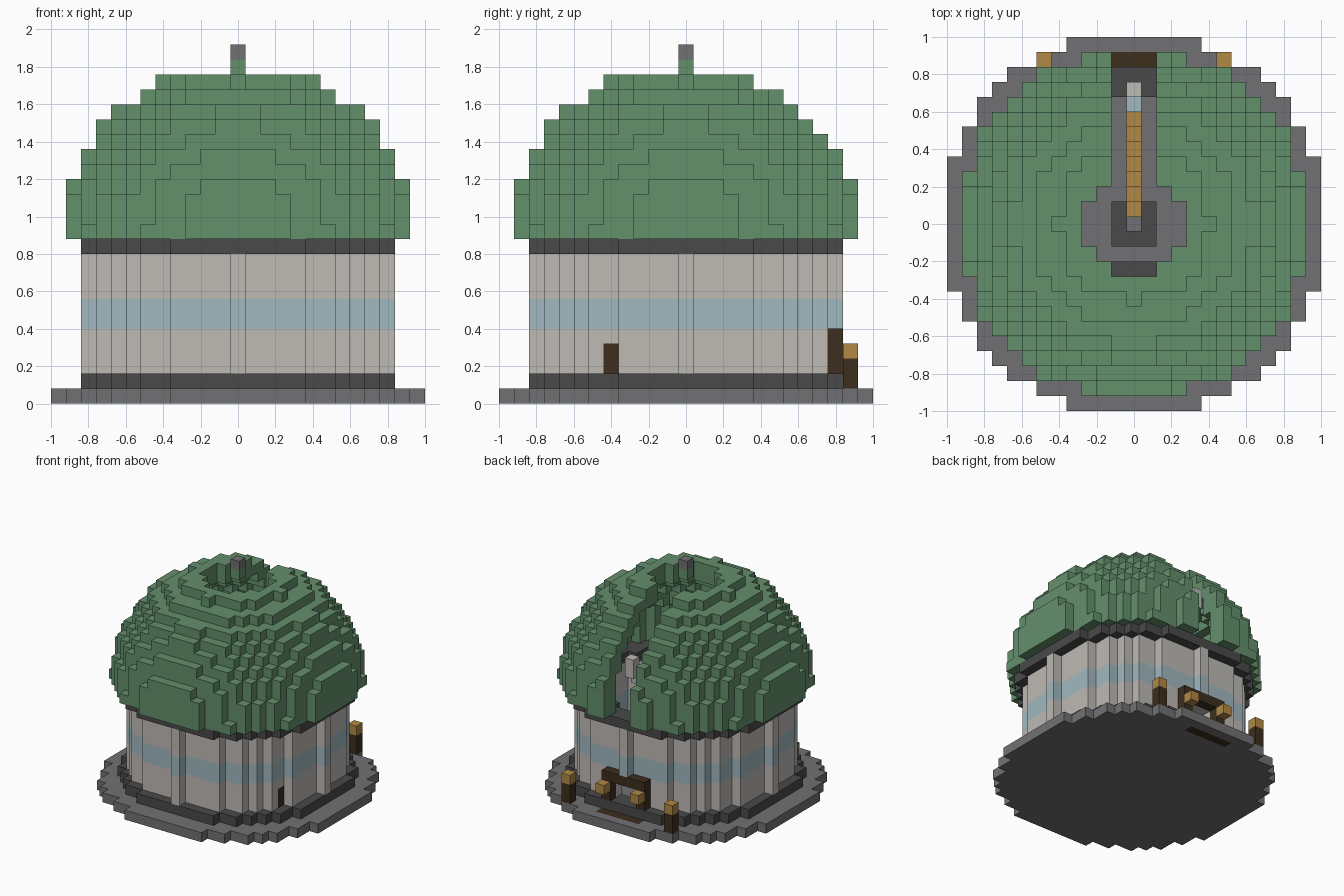
import bpy
import bmesh
from mathutils import Vector

CELL = 0.08

default_cube = bpy.data.objects.get("Cube")
if default_cube:
    bpy.data.objects.remove(default_cube, do_unlink=True)


def make_material(name, rgb):
    """Flat material from display values of 0 to 255."""
    colour = [(c / 255) ** 2.2 for c in rgb] + [1.0]
    mat = bpy.data.materials.new(name)
    mat.use_nodes = True
    mat.diffuse_color = colour
    mat.node_tree.nodes["Principled BSDF"].inputs["Base Color"].default_value = colour
    return mat


green = make_material("dome green", (100, 142, 107))
stone = make_material("stone grey", (113, 112, 115))
dark = make_material("dark grey", (75, 75, 75))
white = make_material("wall white", (189, 185, 180))
blue = make_material("pale blue", (160, 183, 190))
brown = make_material("dark brown", (63, 50, 35))
tan = make_material("lamp tan", (176, 136, 71))

# Each cell holds its part name and material; later parts replace earlier ones
cells = {}


def box(part, mat, xs, ys, zs):
    for x in xs:
        for y in ys:
            for z in zs:
                cells[x, y, z] = (part, mat)


def ring(part, mat, zs, inner, outer):
    """Round layers of cells whose squared radius lies between two limits."""
    span = range(-13, 14)
    for x in span:
        for y in span:
            if inner <= x * x + y * y <= outer:
                box(part, mat, [x], [y], zs)


def clear(xs, ys, zs):
    for x in xs:
        for y in ys:
            for z in zs:
                cells.pop((x, y, z), None)


def span(half):
    return range(-half, half + 1)


# Base, floor and banded round wall
ring("base", stone, [0], 0, 165)
ring("floor", stone, [1], 0, 71)
ring("lower_ring", dark, [1], 72, 120)
ring("wall", white, range(2, 10), 72, 100)
ring("wall", blue, [5, 6], 72, 100)
ring("upper_ring", dark, [10], 72, 120)

# Hollow dome with a round opening at the top and a slit to the back
DOME_FLOOR = 11
for z in range(DOME_FLOOR, 22):
    rise = 1.1 * (z - DOME_FLOOR) ** 2
    ring("dome", green, [z], 100 - rise, 136 - rise)
ring_top = range(19, 22)
for x in span(3):
    for y in span(3):
        if x * x + y * y <= 10:
            clear([x], [y], ring_top)
clear(span(1), range(2, 13), range(DOME_FLOOR, 22))

# Finial above the opening
box("finial", green, [0], [0], [22])
box("finial_tip", stone, [0], [0], [23])

# Doorway with frame, lamps and mat
clear(span(1), [9, 10], [2, 3])
for side in (-1, 1):
    box("door_frame", brown, [2 * side], [10], [2, 3])
    box("door_lamp", tan, [2 * side], [11], [3])
    box("lamp_post", brown, [6 * side], [11], [1, 2])
    box("post_lamp", tan, [6 * side], [11], [3])
box("door_frame", brown, span(2), [10], [4])
box("door_mat", brown, span(2), [11], [0])

# Small side hatch
box("side_hatch", brown, [8], [-5], [2, 3])

# Telescope on its mount, pointing up through the slit
box("mount", dark, span(1), span(1), [2, 3])
box("mount_column", stone, [0], [0], [4, 5])
box("console", dark, span(1), [-3], [2])
for y in range(10):
    mat = white if y == 9 else blue if y == 8 else tan
    box("telescope", mat, [0], [y], [y + 6, y + 7])

# Turn every part into a mesh of its exposed cell faces
AXES = [Vector(v) for v in ((1, 0, 0), (0, 1, 0), (0, 0, 1))]
for part in sorted({name for name, mat in cells.values()}):
    bm = bmesh.new()
    mesh = bpy.data.meshes.new(part)
    slots = []
    for cell, (name, mat) in cells.items():
        if name != part:
            continue
        if mat not in slots:
            slots.append(mat)
            mesh.materials.append(mat)
        centre = Vector(cell) + AXES[2] / 2
        for i, axis in enumerate(AXES):
            for sign in (-1, 1):
                normal = axis * sign
                if tuple(int(c) for c in Vector(cell) + normal) in cells:
                    continue
                u = AXES[i - 2] / 2
                v = normal.cross(u)
                mid = centre + normal / 2
                corners = (mid - u - v, mid + u - v, mid + u + v, mid - u + v)
                face = bm.faces.new([bm.verts.new(p * CELL) for p in corners])
                face.material_index = slots.index(mat)
    bmesh.ops.remove_doubles(bm, verts=bm.verts, dist=CELL / 100)
    bm.to_mesh(mesh)
    bm.free()
    bpy.context.collection.objects.link(bpy.data.objects.new(part, mesh))
